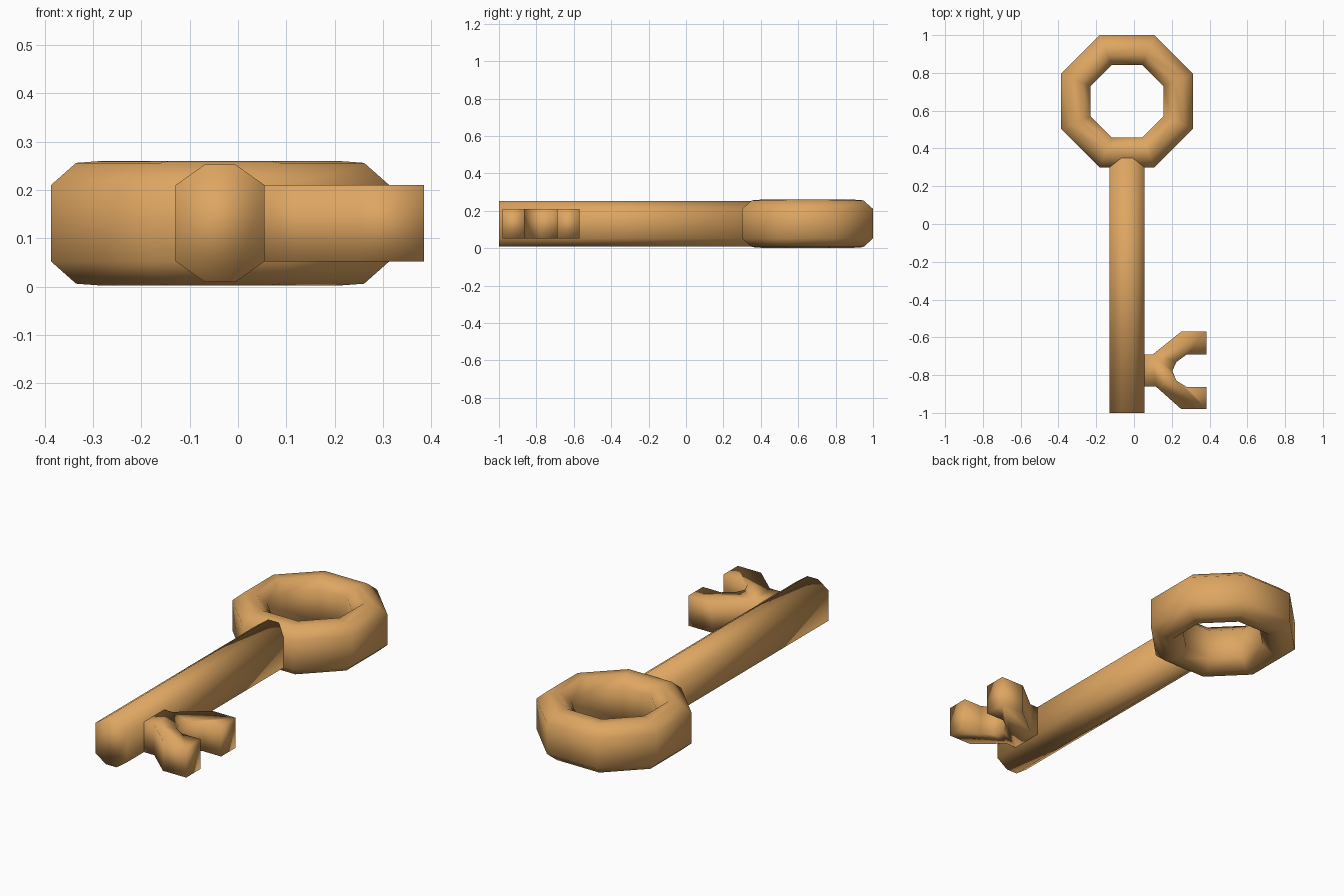
import bpy, bmesh, math

if "Cube" in bpy.data.objects:
    bpy.data.objects.remove(bpy.data.objects["Cube"])

CX, MID = -0.037, 0.131   # key axis and mid height

mat = bpy.data.materials.new("warm_brass")
mat.diffuse_color = (0.73, 0.38, 0.12, 1)
mat.use_nodes = True
mat.node_tree.nodes["Principled BSDF"].inputs["Base Color"].default_value = mat.diffuse_color


def finish(name, bm):
    bmesh.ops.recalc_face_normals(bm, faces=bm.faces)
    for f in bm.faces:
        f.smooth = True
    me = bpy.data.meshes.new(name)
    bm.to_mesh(me)
    bm.free()
    me.materials.append(mat)
    ob = bpy.data.objects.new(name, me)
    bpy.context.collection.objects.link(ob)
    return ob


def loft(bm, loops, closed=False):
    rings = [[bm.verts.new(p) for p in loop] for loop in loops]
    n = len(rings[0])
    for i in range(len(rings) if closed else len(rings) - 1):
        a, b = rings[i], rings[(i + 1) % len(rings)]
        for j in range(n):
            k = (j + 1) % n
            bm.faces.new((a[j], a[k], b[k], b[j]))
    if not closed:
        bm.faces.new(rings[0])
        bm.faces.new(rings[-1])


# Ring handle: eight-sided section swept round an octagon
section = [(0.35, -0.079), (0.35, 0.079), (0.298, 0.125), (0.2445, 0.129),
           (0.1925, 0.079), (0.1925, -0.079), (0.2445, -0.129), (0.298, -0.125)]
k = 1 / math.cos(math.pi / 8)
loops = []
for i in range(8):
    a = (i + 0.5) * math.pi / 4
    loops.append([(CX + r * k * math.cos(a), 0.65 + r * k * math.sin(a), MID + z)
                  for r, z in section])
bm = bmesh.new()
loft(bm, loops, closed=True)
finish("ring_handle", bm)

# Shaft: eight-sided bar running into the ring
bar = [(0.092, -0.079), (0.092, 0.079), (0.031, 0.122), (-0.031, 0.122),
       (-0.092, 0.079), (-0.092, -0.079), (-0.031, -0.122), (0.031, -0.122)]
bm = bmesh.new()
loft(bm, [[(CX + x, y, MID + z) for x, z in bar] for y in (-1.0, 0.36)])
finish("shaft", bm)

# Forked bit: outline extruded upwards
outline = [(0.045, -0.69), (0.10, -0.69), (0.25, -0.57), (0.385, -0.57),
           (0.385, -0.69), (0.28, -0.69), (0.225, -0.73), (0.203, -0.777),
           (0.225, -0.83), (0.28, -0.863), (0.385, -0.863), (0.385, -0.98),
           (0.25, -0.98), (0.115, -0.86), (0.045, -0.86)]
bm = bmesh.new()
loft(bm, [[(x, y, MID + s * 0.079) for x, y in outline] for s in (-1, 1)])
finish("forked_bit", bm)
